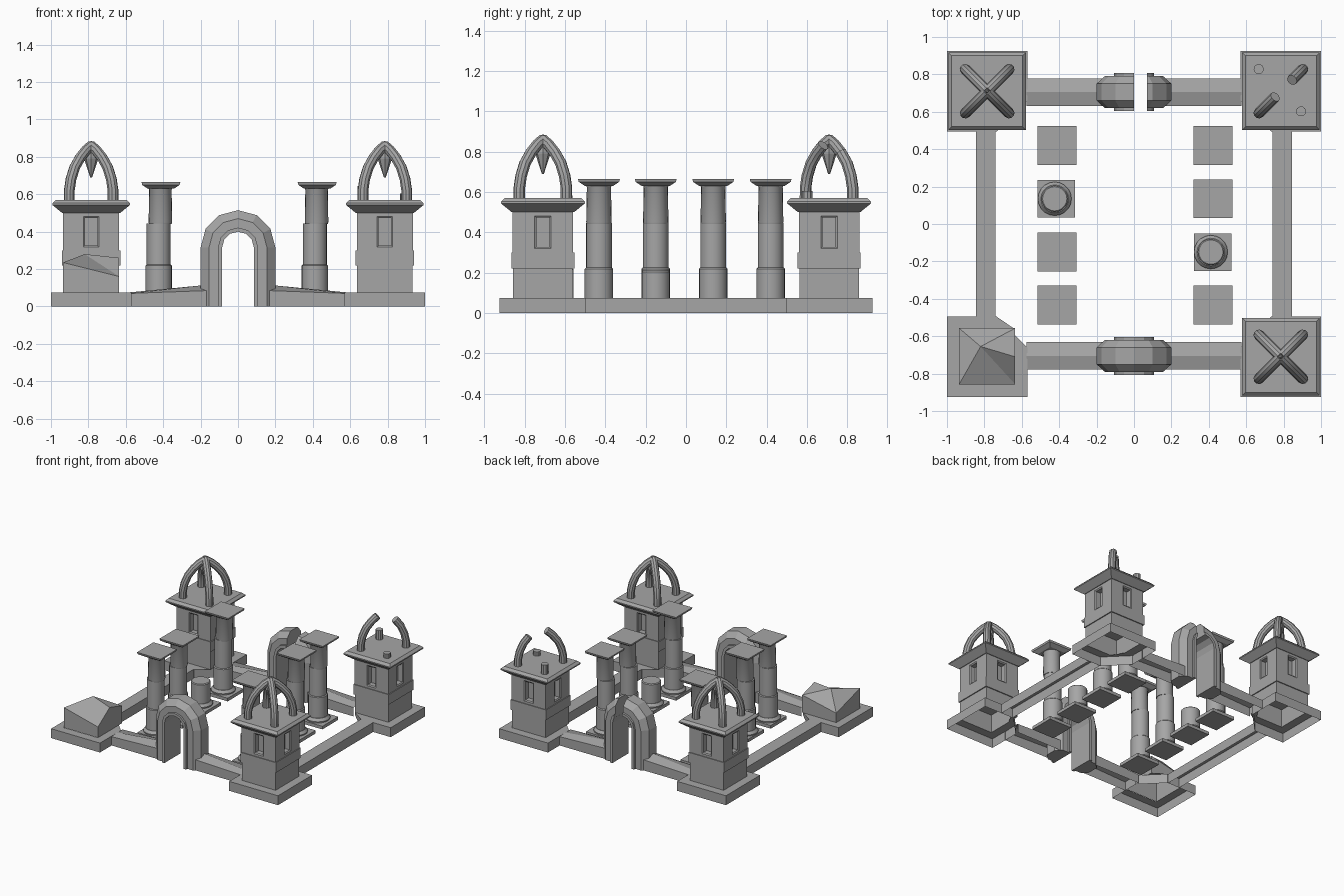
import bpy, bmesh, math
from mathutils import Vector

cube = bpy.data.objects.get("Cube")
if cube:
    bpy.data.objects.remove(cube)

stone = bpy.data.materials.new("grey_stone")
stone.use_nodes = True
GREY = (0.38, 0.38, 0.38, 1)
stone.diffuse_color = GREY
stone.node_tree.nodes["Principled BSDF"].inputs["Base Color"].default_value = GREY


def finish(name, bm, smooth=False):
    bmesh.ops.recalc_face_normals(bm, faces=bm.faces)
    for f in bm.faces:
        f.smooth = smooth
    if smooth:
        for e in bm.edges:
            e.smooth = len(e.link_faces) == 2 and e.calc_face_angle(0) < math.radians(35)
    me = bpy.data.meshes.new(name)
    bm.to_mesh(me)
    bm.free()
    me.materials.append(stone)
    ob = bpy.data.objects.new(name, me)
    bpy.context.collection.objects.link(ob)


def loft(rings, start=True, end=True):
    """Skin a list of equal point rings, with optional end caps."""
    bm = bmesh.new()
    rows = [[bm.verts.new(p) for p in r] for r in rings]
    n = len(rows[0])
    for a, b in zip(rows, rows[1:]):
        for i in range(n):
            j = (i + 1) % n
            bm.faces.new((a[i], a[j], b[j], b[i]))
    if start:
        bm.faces.new(rows[0][::-1])
    if end:
        bm.faces.new(rows[-1])
    return bm


def open_underside(bm):
    low = [f for f in bm.faces if all(v.co.z < 0.001 for v in f.verts)]
    bmesh.ops.delete(bm, geom=low, context="FACES")
    return bm


def squares(cx, cy, profile, **caps):
    return loft([[(cx + sx * h, cy + sy * h, z) for sx, sy in
                  ((-1, -1), (1, -1), (1, 1), (-1, 1))] for h, z in profile], **caps)


def lathe(cx, cy, profile, n=20):
    return loft([[(cx + r * math.cos(math.tau * i / n), cy + r * math.sin(math.tau * i / n), z)
                  for i in range(n)] for r, z in profile])


def tube(points, radius, n=10):
    """Round bar along a path lying in one vertical plane."""
    pts = [Vector(p) for p in points]
    side = Vector((-pts[0].y + pts[-1].y, pts[0].x - pts[-1].x, 0)).normalized()
    rings = []
    for i, p in enumerate(pts):
        d = (pts[min(i + 1, len(pts) - 1)] - pts[max(i - 1, 0)]).normalized()
        up = d.cross(side)
        rings.append([p + radius * (side * math.cos(math.tau * k / n) + up * math.sin(math.tau * k / n))
                      for k in range(n)])
    return loft(rings)


# Tower parts
TX, TY = 0.785, 0.71
RIB = [(0.117, 0.56), (0.117, 0.62), (0.108, 0.68), (0.089, 0.742),
       (0.06, 0.794), (0.03, 0.832), (0.0, 0.858)]


def footing(name, sx, sy):
    # Hollow block, open below, with a square opening under the tower
    outer = [(1, 0.925), (0.57, 0.925), (0.57, 0.66), (0.735, 0.495), (1, 0.495)]
    hole = [(0.933, 0.858), (0.637, 0.858), (0.637, 0.66), (0.637, 0.562), (0.933, 0.562)]
    rings = [[(x * sx, y * sy, z) for x, y in pts]
             for pts, z in ((outer, 0), (outer, 0.075), (hole, 0.075))]
    finish(name + "_footing", loft(rings, start=False, end=False))


def tower_room(name, cx, cy):
    bm = squares(cx, cy, [(0.15, 0.29), (0.15, 0.51)])
    bm.normal_update()
    walls = [f for f in bm.faces if abs(f.normal.z) < 0.5]
    # Narrow window with splayed frame and deep recess in each wall
    bmesh.ops.inset_individual(bm, faces=walls, thickness=0.04)
    for f in walls:
        c = f.calc_center_median()
        for v in f.verts:
            d = v.co - c
            v.co = c + Vector((d.x * 0.34, d.y * 0.34, d.z))
    bm.normal_update()
    bmesh.ops.inset_individual(bm, faces=walls, thickness=0.012, depth=-0.006)
    for f in walls:
        inward = f.normal * -0.04
        new = bmesh.ops.extrude_discrete_faces(bm, faces=[f])["faces"][0]
        bmesh.ops.translate(bm, verts=list(new.verts), vec=inward)
    finish(name + "_room", bm)


def tower(name, sx, sy, broken=False):
    cx, cy = sx * TX, sy * TY
    footing(name, sx, sy)
    finish(name + "_base", squares(cx, cy, [(0.148, 0.075), (0.148, 0.225)], start=False))
    finish(name + "_band", squares(cx, cy, [(0.156, 0.22), (0.156, 0.3)]))
    tower_room(name, cx, cy)
    finish(name + "_roof", squares(cx, cy, [(0.155, 0.5), (0.208, 0.543), (0.208, 0.552), (0.19, 0.57)]))
    for dx in (-1, 1):
        for dy in (-1, 1):
            path = RIB
            if broken:
                path = {(-1, -1): RIB[:6], (1, 1): RIB[:5],
                        (-1, 1): [RIB[0], (0.118, 0.645)], (1, -1): [RIB[0], (0.108, 0.605)]}[dx, dy]
            ends = [(cx + dx * d, cy + dy * d, z) for d, z in path]
            if len(path) == 2:
                finish(name + "_rib_stump", lathe(*ends[1][:2], [(0.027, z) for d, z in path], 10), True)
            else:
                finish(name + "_rib", tube(ends, 0.029), True)
    if not broken:
        finish(name + "_pendant", lathe(cx, cy, [(0.005, 0.69), (0.038, 0.79), (0.034, 0.835), (0.004, 0.885)], 8))


tower("back_right_tower", -1, 1)
tower("front_left_tower", 1, -1)
tower("back_left_tower", 1, 1, broken=True)

# Collapsed corner tower: jagged stump with a ridge over a low back corner
footing("ruined_tower", -1, -1)
ring = [(-0.935, -0.857, 0.235), (-0.635, -0.857, 0.16), (-0.635, -0.71, 0.26),
        (-0.635, -0.557, 0.215), (-0.935, -0.557, 0.15)]
bm = loft([[(x, y, 0.075) for x, y, z in ring], ring], start=False)
bm.faces.ensure_lookup_table()
top = bmesh.ops.poke(bm, faces=[bm.faces[-1]])
top["verts"][0].co = (-0.82, -0.655, 0.28)
finish("ruined_tower_stump", bm)

# Perimeter walls, open below
for sx, side in ((-1, "right"), (1, "left")):
    rings = [[(sx * x, y, z) for x, z in ((0.74, 0), (0.845, 0), (0.845, 0.075), (0.74, 0.075))]
             for y in (-0.497, 0.497)]
    finish(side + "_wall", open_underside(loft(rings, start=False, end=False)))
    for sy, end in ((-1, "front"), (1, "back")):
        rings = [[(sx * x, sy * 0.705 + y, z) for y, z in
                  ((-0.073, 0), (0.073, 0), (0.073, edge), (0, peak), (-0.073, edge))]
                 for x, edge, peak in ((0.16, 0.085, 0.116), (0.575, 0.07, 0.076))]
        finish(f"{end}_{side}_wall", open_underside(loft(rings, start=False, end=False)))


# Gate arches
def arch(name, y0, cut_x=None, keep=1):
    half = [(0.085, 0.102), (0.107, 0.102), (0.107, 0.086), (0.155, 0.086), (0.2, 0.045)]
    section = half + [(r, -y) for r, y in reversed(half)]
    spring = 0.315
    rings = [[(r, y0 + y, 0) for r, y in section]]
    for i in range(7):
        a = math.pi * i / 6
        rings.append([(r * math.cos(a), y0 + y, spring + r * math.sin(a)) for r, y in section])
    rings.append([(-r, y0 + y, 0) for r, y in section])
    bm = loft(rings)
    if cut_x is not None:
        bmesh.ops.bisect_plane(bm, geom=bm.verts[:] + bm.edges[:] + bm.faces[:],
                               plane_co=(cut_x, 0, 0), plane_no=(-keep, 0, 0), clear_outer=True)
        bmesh.ops.holes_fill(bm, edges=[e for e in bm.edges if e.is_boundary])
    finish(name, bm)


arch("front_arch", -0.705)
arch("back_arch_right_part", 0.705, 0.0, -1)
arch("back_arch_left_part", 0.705, 0.07, 1)


# Columns
def column(name, cx, cy, stump=False):
    finish(name + "_plinth", squares(cx, cy, [(0.1, 0), (0.1, 0.025)]))
    sx = cx - 0.009
    finish(name + "_foot", lathe(sx, cy, [(0.088, 0.02), (0.09, 0.035), (0.074, 0.055)]), True)
    top = 0.21 if stump else 0.224
    finish(name + "_lower_drum", lathe(sx, cy, [(0.071, 0.05), (0.071, top - 0.006), (0.065, top)]), True)
    if stump:
        return
    finish(name + "_middle_drum", lathe(sx, cy, [(0.064, 0.2), (0.064, 0.445)]), True)
    finish(name + "_upper_drum", lathe(cx, cy, [(0.06, 0.44), (0.063, 0.45), (0.06, 0.625),
                                                (0.072, 0.645)]), True)
    finish(name + "_capital", squares(cx + 0.003, cy, [(0.07, 0.63), (0.1, 0.65), (0.104, 0.665)]))


for cx, side, broken_row in ((-0.415, "right", 2), (0.42, "left", 1)):
    for row, cy in enumerate((-0.432, -0.15, 0.135, 0.42)):
        column(f"{side}_column_{row + 1}", cx, cy, row == broken_row)
